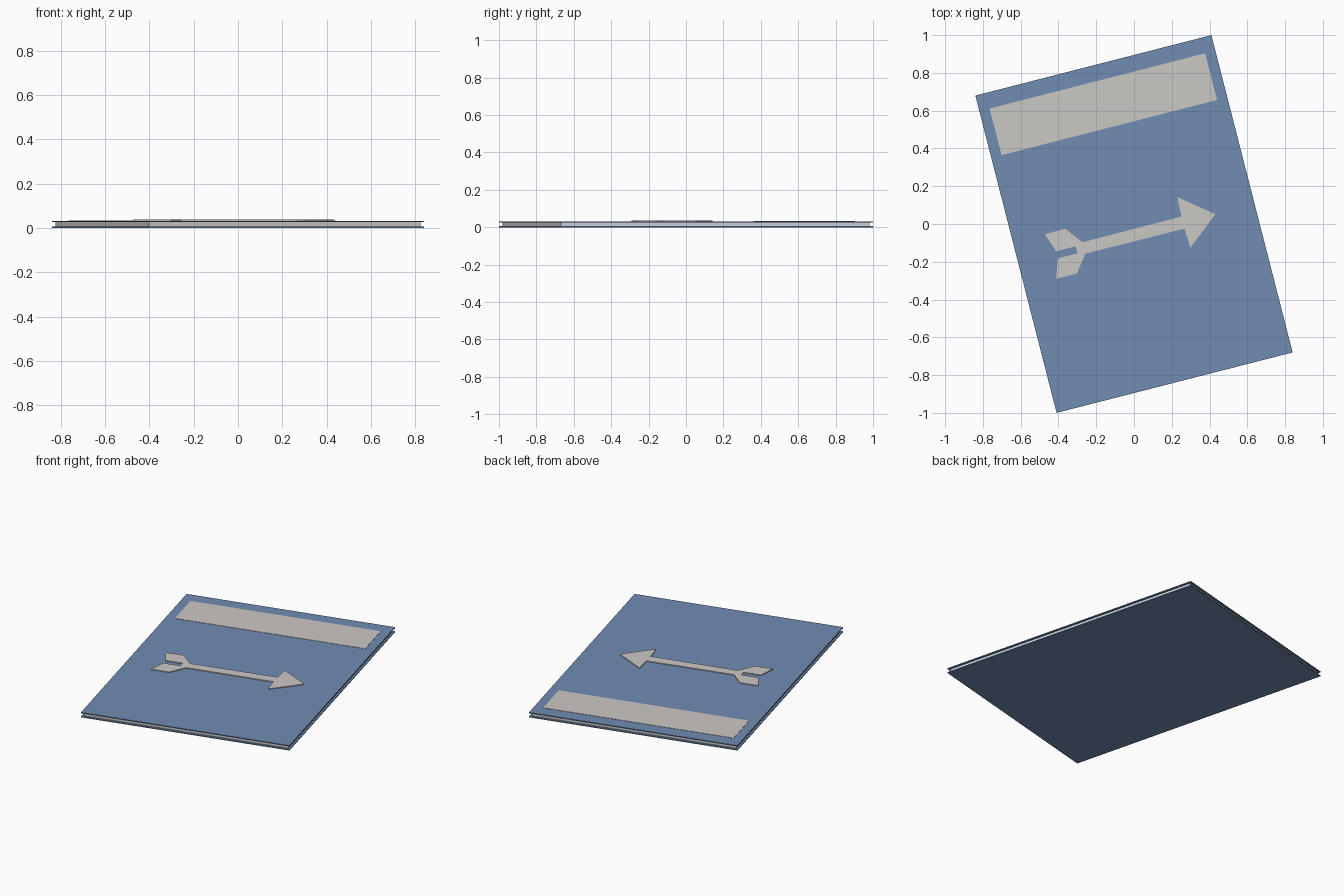
import bpy, bmesh, math

if "Cube" in bpy.data.objects:
    bpy.data.objects.remove(bpy.data.objects["Cube"])

ANGLE = math.atan2(0.32, 1.25)   # the book lies turned on the table
W, H = 0.645, 0.867              # half width and half height of the covers


def material(name, rgb):
    m = bpy.data.materials.new(name)
    m.diffuse_color = (*rgb, 1)
    m.use_nodes = True
    m.node_tree.nodes["Principled BSDF"].inputs["Base Color"].default_value = m.diffuse_color
    return m


blue = material("cover blue", (0.165, 0.262, 0.450))
grey = material("warm grey", (0.60, 0.58, 0.56))
paper = material("pale paper", (0.68, 0.74, 0.84))


def slab(name, outline, z0, z1, mat):
    """Extrude a flat outline from z0 to z1."""
    bm = bmesh.new()
    face = bm.faces.new([bm.verts.new((x, y, z0)) for x, y in outline])
    top = bmesh.ops.extrude_face_region(bm, geom=[face])["geom"]
    for v in top:
        if isinstance(v, bmesh.types.BMVert):
            v.co.z = z1
    bmesh.ops.recalc_face_normals(bm, faces=bm.faces[:])
    me = bpy.data.meshes.new(name)
    bm.to_mesh(me)
    bm.free()
    me.materials.append(mat)
    ob = bpy.data.objects.new(name, me)
    ob.rotation_euler.z = ANGLE
    bpy.context.collection.objects.link(ob)
    return ob


def rect(x0, x1, y0, y1):
    return [(x0, y0), (x1, y0), (x1, y1), (x0, y1)]


# covers and page block
slab("back_cover", rect(-W, W, -H, H), 0.0, 0.006, blue)
slab("front_cover", rect(-W, W, -H, H), 0.026, 0.032, blue)
pages = slab("pages", rect(-W + 0.012, W - 0.012, -H + 0.015, H - 0.015), 0.006, 0.026, grey)
pages.data.materials.append(paper)
for p in pages.data.polygons:      # fore edge is paler
    if p.normal.x > 0.9:
        p.material_index = 1

# title plate
slab("title_plate", rect(-0.589, 0.589, 0.527, 0.782), 0.032, 0.034, grey)

# arrow: upper half of the outline, mirrored about its axis
AXIS = -0.057
half = [(0.431, 0), (0.258, 0.138), (0.253, 0.033), (-0.288, 0.031),
        (-0.358, 0.122), (-0.471, 0.122), (-0.435, 0.019), (-0.328, 0.019)]
outline = half + [(x, -y) for x, y in reversed(half[1:])]
slab("arrow", [(x, y + AXIS) for x, y in outline], 0.032, 0.037, grey)
